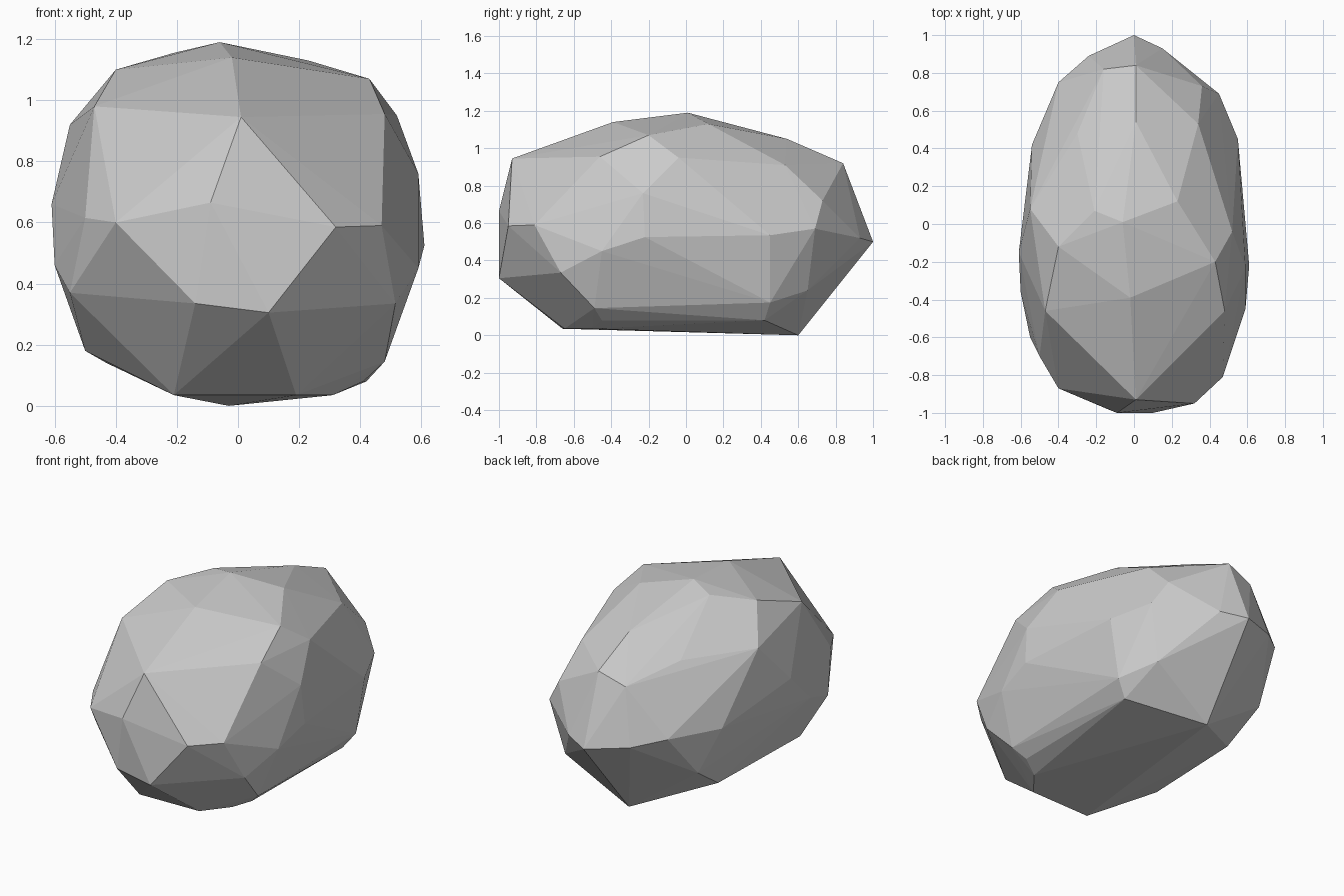
import bpy, bmesh

# Corner points of the chipped stone, in three bands
crown = [(-.06, .01, 1.19), (-.02, -.39, 1.14), (.01, .54, 1.05), (.01, .84, .92),
         (.23, .12, 1.13), (-.21, .07, 1.155), (.43, -.2, 1.07), (-.40, -.12, 1.10),
         (.52, -.04, .95), (.48, -.46, .955), (.01, -.93, .945), (-.47, -.46, .98),
         (.34, .53, .91), (-.55, .08, .92), (-.3, .48, .93), (-.16, .82, .86)]
girdle = [(.32, -.95, .585), (.47, -.81, .59), (.10, -1, .305), (-.14, -.98, .335),
          (.515, -.67, .335), (.61, -.22, .525), (.59, -.45, .45), (.59, -.23, .76),
          (-.40, -.87, .60), (-.09, -1, .665), (-.50, -.70, .615), (-.55, -.6, .37),
          (-.61, -.15, .66), (-.60, -.36, .46), (-.54, .42, .55), (-.40, .75, .57),
          (-.24, .89, .53), (.55, .45, .535), (.45, .69, .57), (.36, .73, .72),
          (.15, .93, .52), (0, 1, .5)]
base = [(.49, .45, .175), (.42, .42, .08), (.37, .65, .24), (.48, -.49, .145),
        (.41, -.45, .08), (.31, -.5, .035), (.19, -.65, .035), (-.21, -.66, .035),
        (-.03, .6, 0), (-.5, -.4, .18), (-.43, .3, .14), (-.46, .54, .3)]

# Wrap the points in flat facets
bm = bmesh.new()
for p in crown + girdle + base:
    bm.verts.new(p)
bmesh.ops.convex_hull(bm, input=bm.verts[:])
bmesh.ops.delete(bm, geom=[v for v in bm.verts if not v.link_faces], context='VERTS')
bmesh.ops.recalc_face_normals(bm, faces=bm.faces[:])
mesh = bpy.data.meshes.new("boulder")
bm.to_mesh(mesh)
bm.free()
boulder = bpy.data.objects.new("boulder", mesh)
bpy.context.collection.objects.link(boulder)
